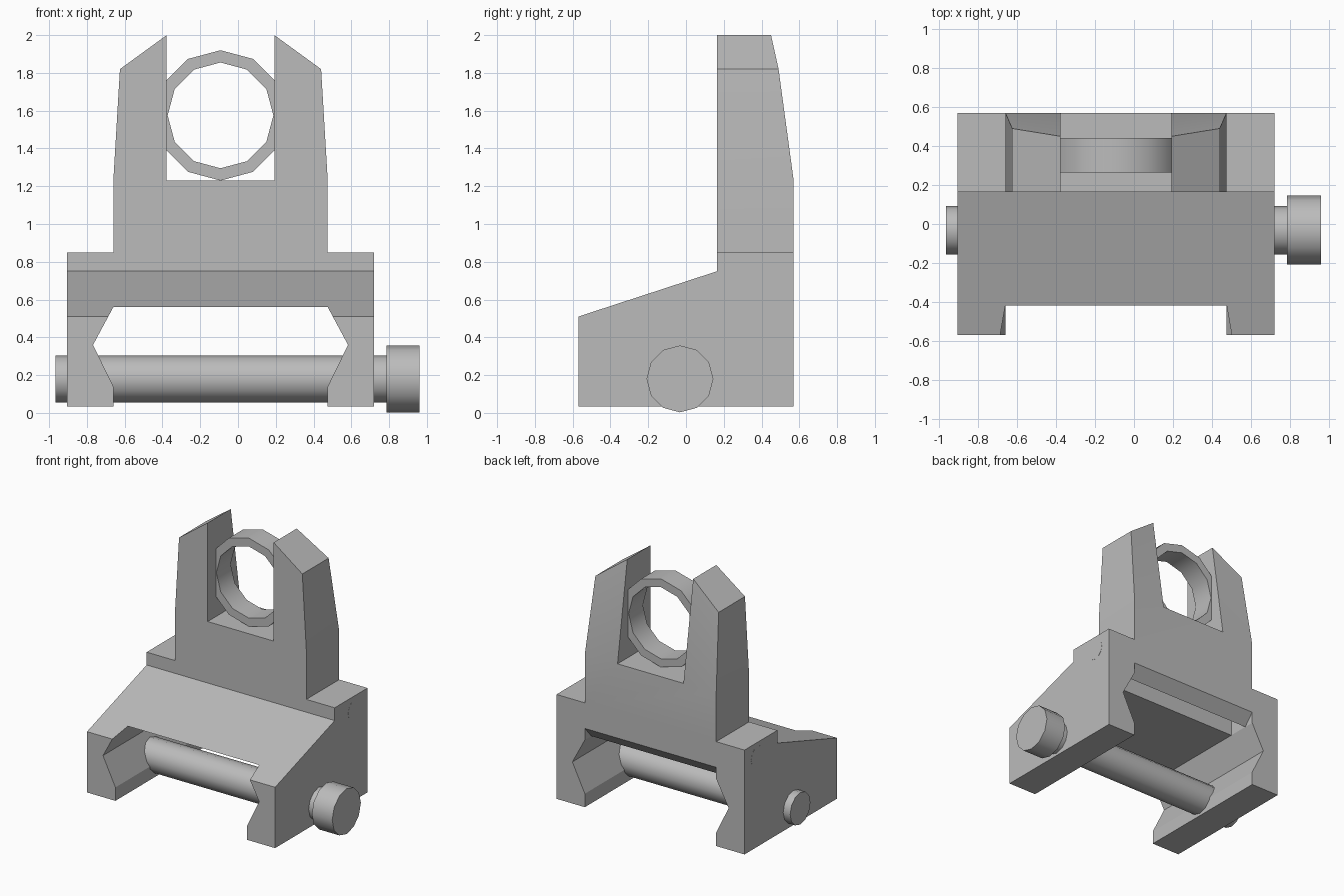
import bpy, bmesh, math
from mathutils import Vector

if "Cube" in bpy.data.objects:
    bpy.data.objects.remove(bpy.data.objects["Cube"])

grey = bpy.data.materials.new("gunmetal grey")
grey.diffuse_color = (0.5, 0.5, 0.5, 1)
grey.use_nodes = True
grey.node_tree.nodes["Principled BSDF"].inputs["Base Color"].default_value = grey.diffuse_color
CX = -0.0925            # centre line of clamp and tower


def finish(name, bm, smooth=None):
    bmesh.ops.recalc_face_normals(bm, faces=bm.faces)
    me = bpy.data.meshes.new(name)
    bm.to_mesh(me)
    bm.free()
    me.materials.append(grey)
    ob = bpy.data.objects.new(name, me)
    bpy.context.collection.objects.link(ob)
    if smooth:
        bpy.ops.object.select_all(action='DESELECT')
        ob.select_set(True)
        bpy.context.view_layer.objects.active = ob
        bpy.ops.object.shade_smooth_by_angle(angle=math.radians(smooth))
    return ob


def prism(name, points, axis, lo, hi):
    """Extrude a profile of (x, z) or (y, z) points along the other axis."""
    bm = bmesh.new()
    place = (lambda p: (lo, *p)) if axis == 'X' else (lambda p: (p[0], lo, p[1]))
    face = bm.faces.new([bm.verts.new(place(p)) for p in points])
    out = bmesh.ops.extrude_face_region(bm, geom=[face])
    step = Vector((hi - lo, 0, 0)) if axis == 'X' else Vector((0, hi - lo, 0))
    bmesh.ops.translate(bm, vec=step, verts=[v for v in out['geom'] if isinstance(v, bmesh.types.BMVert)])
    return finish(name, bm)


def lathe(name, axis, centre, profile, sides, closed=False):
    """Revolve (distance along axis, radius) points around the x or y axis."""
    bm = bmesh.new()
    rings = []
    for d, r in profile:
        ring = []
        for i in range(sides):
            a = 2 * math.pi * i / sides
            u, w = r * math.sin(a), r * math.cos(a)
            ring.append(bm.verts.new((d, centre[0] + u, centre[1] + w) if axis == 'X'
                                     else (centre[0] + u, d, centre[1] + w)))
        rings.append(ring)
    pairs = list(zip(rings, rings[1:])) + ([(rings[-1], rings[0])] if closed else [])
    for a, b in pairs:
        for i in range(sides):
            j = (i + 1) % sides
            bm.faces.new((a[i], a[j], b[j], b[i]))
    if not closed:
        bm.faces.new(rings[0])
        bm.faces.new(rings[-1])
    return finish(name, bm, 40)


# Clamp body: sloped side profile with a dovetail rail slot cut through
body = prism("clamp_body", [(-.57, .035), (-.57, .51), (.165, .75), (.165, .85), (.57, .85), (.57, .035)],
             'X', -.905, .72)
half = [(.5675, -.1), (.5675, .14), (.675, .36), (.5675, .56)]
slot = [(CX + x, z) for x, z in half] + [(CX - x, z) for x, z in reversed(half)]
cutters = [
    prism("rail_slot_cutter", slot, 'Y', -.8, .8),
    # groove and chamfer under the rear of the tower
    prism("groove_cutter", [(.33, .5), (.33, .7), (.49, .7), (.49, .5)], 'X', CX - .5675, CX + .5675),
    prism("chamfer_cutter", [(.488, .5), (.488, .558), (.6, .684), (.6, .5)], 'X', CX - .5675, CX + .5675),
]
for c in cutters:
    m = body.modifiers.new(c.name, 'BOOLEAN')
    m.operation, m.solver, m.object = 'DIFFERENCE', 'EXACT', c
    c.hide_render = True
    c.hide_set(True)

# Tower: lower wall and two posts, with a back that tapers upwards
bm = bmesh.new()
pts = [(-.5675, .85), (.5675, .85), (.5675, 1.23), (.285, 1.23), (-.285, 1.23), (-.5675, 1.23),
       (.5325, 1.82), (.285, 2.0), (-.285, 2.0), (-.5325, 1.82)]
vs = [bm.verts.new((CX + x, .165, z)) for x, z in pts]
faces = [bm.faces.new([vs[i] for i in f]) for f in ((0, 1, 2, 3, 4, 5), (3, 2, 6, 7), (5, 4, 8, 9))]
out = bmesh.ops.extrude_face_region(bm, geom=faces)
depth = {.85: .57, 1.23: .57, 1.82: .49, 2.0: .45}
for v in out['geom']:
    if isinstance(v, bmesh.types.BMVert):
        v.co.y = depth[min(depth, key=lambda z: abs(z - v.co.z))]
finish("sight_tower", bm, 30)

# Aperture ring between the posts
lathe("aperture_ring", 'Y', (CX, 1.575), [(.265, .345), (.44, .345), (.44, .28), (.265, .28)], 12, True)

# Clamp bolt with its knob, and the flush pin through the rear of the body
lathe("clamp_bolt", 'X', (-.032, .18), [(-.965, .125), (.8, .125)], 12)
lathe("bolt_knob", 'X', (-.032, .18), [(.785, .177), (.96, .177)], 12)
for name, x0, x1 in (("left_pin", -.906, -.8), ("right_pin", .6, .721)):
    lathe(name, 'X', (.41, .74), [(x0, .08), (x1, .08)], 12)
